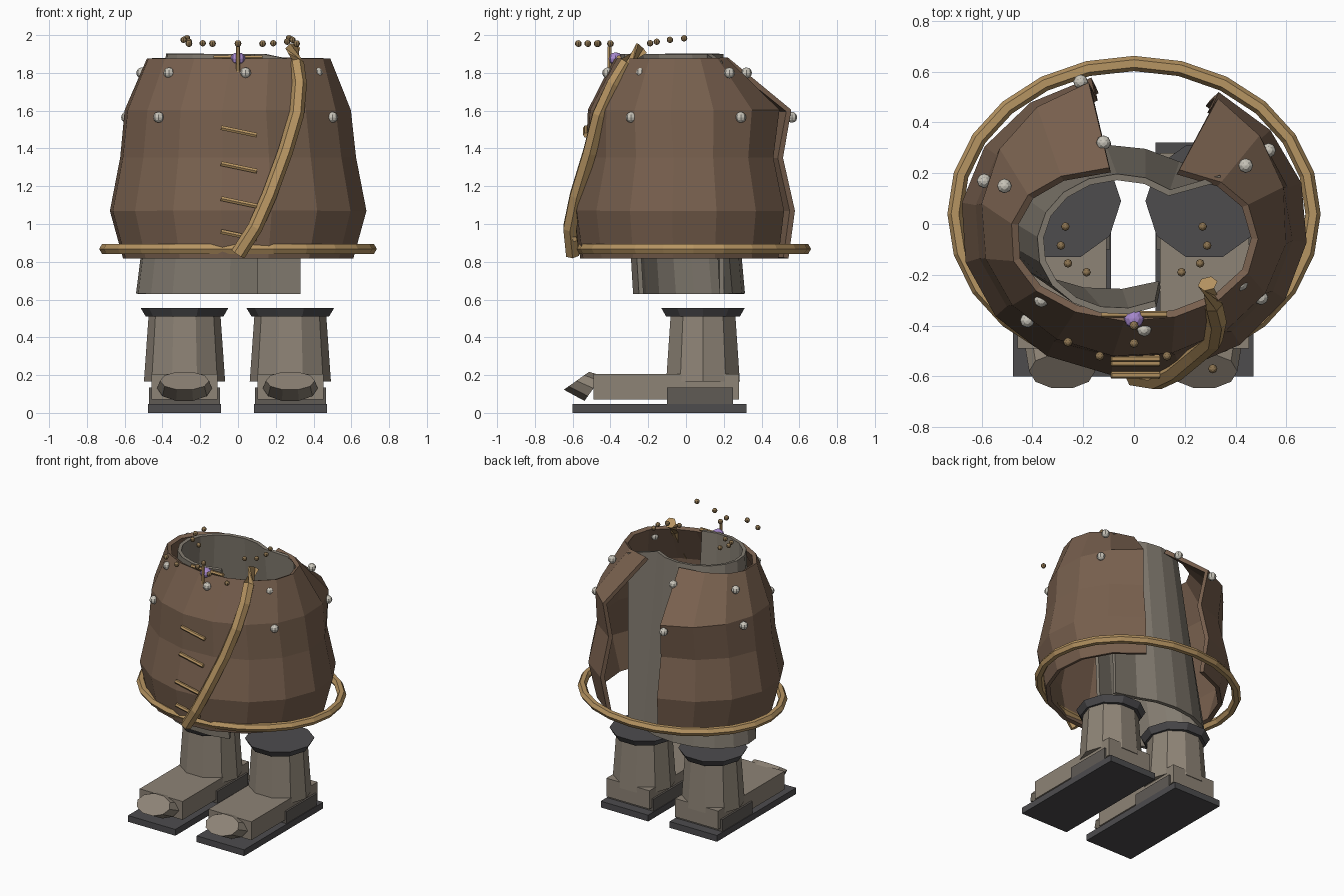
import bpy, bmesh
from math import sin, cos, radians, copysign, pi
from mathutils import Vector

cube = bpy.data.objects.get("Cube")
if cube:
    bpy.data.objects.remove(cube)


def material(name, rgb):
    m = bpy.data.materials.new(name)
    m.use_nodes = True
    col = (*[(c / 255) ** 2.2 for c in rgb], 1)
    m.diffuse_color = col
    m.node_tree.nodes["Principled BSDF"].inputs["Base Color"].default_value = col
    return m


LEATHER = material("brown leather", (119, 96, 79))
CLOTH = material("grey cloth", (130, 123, 112))
BOOT = material("boot taupe", (140, 130, 117))
SOLE = material("dark sole", (78, 77, 79))
HEEL = material("dark taupe", (96, 91, 86))
ROPE = material("tan rope", (181, 147, 98))
STUD = material("pale metal", (200, 196, 185))
BEAD = material("bronze bead", (140, 116, 82))
GEM = material("purple gem", (168, 138, 208))


def finish(name, bm, mat):
    bmesh.ops.recalc_face_normals(bm, faces=bm.faces)
    me = bpy.data.meshes.new(name)
    bm.to_mesh(me)
    bm.free()
    me.materials.append(mat)
    ob = bpy.data.objects.new(name, me)
    bpy.context.scene.collection.objects.link(ob)
    return ob


def loft(name, rings, mat, closed=True, thick=0):
    """Skin a list of rings; open sheets can be given a thickness."""
    bm = bmesh.new()
    rows = [[bm.verts.new(p) for p in r] for r in rings]
    n = len(rows[0])
    for a, b in zip(rows, rows[1:]):
        for i in range(n if closed else n - 1):
            j = (i + 1) % n
            bm.faces.new((a[i], a[j], b[j], b[i]))
    if closed:
        bm.faces.new(rows[0])
        bm.faces.new(rows[-1])
    ob = finish(name, bm, mat)
    if thick:
        mod = ob.modifiers.new("thickness", "SOLIDIFY")
        mod.thickness = thick
        mod.offset = 0
    return ob


def box(name, x, y, z, mat):
    ring = lambda h: [(x[0], y[0], h), (x[1], y[0], h), (x[1], y[1], h), (x[0], y[1], h)]
    return loft(name, [ring(z[0]), ring(z[1])], mat)


def oval(cx, cy, z, rx, ry, n=10):
    return [(cx + rx * cos(2 * pi * i / n), cy + ry * sin(2 * pi * i / n), z) for i in range(n)]


def ball(name, pos, r, mat, squash=1):
    bm = bmesh.new()
    bmesh.ops.create_uvsphere(bm, u_segments=8, v_segments=6, radius=r)
    bmesh.ops.scale(bm, vec=(1, 1, squash), verts=bm.verts)
    bmesh.ops.translate(bm, vec=pos, verts=bm.verts)
    return finish(name, bm, mat)


def rod(name, points, r, mat, closed=False, n=6):
    """Faceted tube swept along a path."""
    pts = [Vector(p) for p in points]
    rings = []
    for i, p in enumerate(pts):
        if closed:
            d = pts[(i + 1) % len(pts)] - pts[i - 1]
        else:
            d = pts[min(i + 1, len(pts) - 1)] - pts[max(i - 1, 0)]
        ref = Vector((0, 1, 0)) if abs(d.normalized().z) > 0.7 else Vector((0, 0, 1))
        u = d.cross(ref).normalized()
        v = u.cross(d).normalized()
        rings.append([p + r * (u * cos(2 * pi * k / n) + v * sin(2 * pi * k / n)) for k in range(n)])
    if not closed:
        return loft(name, rings, mat)
    bm = bmesh.new()
    rows = [[bm.verts.new(p) for p in ring] for ring in rings]
    for i, a in enumerate(rows):
        b = rows[(i + 1) % len(rows)]
        for k in range(n):
            bm.faces.new((a[k], a[(k + 1) % n], b[(k + 1) % n], b[k]))
    return finish(name, bm, mat)


# Boots
for side, cx in (("right", -0.283), ("left", 0.277)):
    box(side + "_sole", (cx - 0.193, cx + 0.193), (-0.6, 0.32), (0, 0.046), SOLE)
    box(side + "_heel", (cx - 0.188, cx + 0.188), (-0.1, 0.25), (0.046, 0.135), HEEL)
    box(side + "_foot", (cx - 0.175, cx + 0.175), (-0.49, 0.28), (0.07, 0.205), BOOT)
    loft(side + "_shaft", [oval(cx, 0.09, 0.165, 0.215, 0.205), oval(cx, 0.09, 0.52, 0.19, 0.18)], BOOT)
    loft(side + "_cuff", [oval(cx, 0.09, 0.51, 0.205, 0.205), oval(cx, 0.09, 0.555, 0.232, 0.232)], SOLE)
    face = [(x, -0.58 + dy, 0.17 + 0.71 * dy) for x, dy, _ in oval(cx, 0, 0, 0.13, 0.07)]
    back = [(x, -0.49 + dy, 0.13 + 1.4 * dy) for x, dy, _ in oval(cx, 0, 0, 0.145, 0.05)]
    loft(side + "_toe", [back, face], BOOT)

# Inner cloth wrap, open on the left side, with a straight flap at the back
arc = [radians(50 + 248 * i / 12) for i in range(13)]
loft("inner_wrap", [
    [(0.33, 0.19, 0.63)] + [(-0.1 + 0.43 * cos(a), 0.015 + 0.285 * sin(a), 0.63) for a in arc],
    [(0.34, 0.18, 1.86)] + [(-0.06 + 0.31 * cos(a), -0.08 + 0.265 * sin(a), 1.9) for a in arc],
], CLOTH, closed=False, thick=0.025)


# Barrel-shaped leather coat with a slit at the back that narrows to the collar
def coat_ring(z, rx, front, back, cy, boxy, start, end, n=14):
    """Front half is an ellipse, back half a squarer curve."""
    ring = []
    for i in range(n + 1):
        a = radians(start + (end - start) * i / n)
        e, ry = (boxy, back) if sin(a) > 0 else (1, front)
        ring.append((rx * copysign(abs(cos(a)) ** e, cos(a)), cy + ry * copysign(abs(sin(a)) ** e, sin(a)), z))
    return ring


loft("leather_coat", [
    coat_ring(0.82, 0.60, 0.55, 0.545, 0, 1, 104, 421),
    coat_ring(1.07, 0.67, 0.585, 0.58, 0, 1, 104, 421),
    coat_ring(1.35, 0.615, 0.52, 0.515, 0, 1, 104, 421),
    coat_ring(1.6, 0.59, 0.51, 0.565, 0, 0.95, 106, 418),
    coat_ring(1.87, 0.475, 0.30, 0.285, -0.07, 0.82, 98, 433),
], LEATHER, closed=False, thick=0.03)

# Hoop, shoulder strap and lacing
rod("hem_hoop", oval(0, 0.04, 0.868, 0.705, 0.592, 24), 0.03, ROPE, closed=True)
rod("shoulder_strap", [(0.29, -0.235, 1.93), (0.31, -0.315, 1.85), (0.325, -0.385, 1.74), (0.31, -0.46, 1.58),
                       (0.25, -0.51, 1.38), (0.165, -0.58, 1.15), (0.09, -0.615, 0.98), (0, -0.6, 0.84)], 0.04, ROPE)
for z, y in ((1.49, -0.53), (1.30, -0.548), (1.115, -0.595), (0.94, -0.59)):
    rod("lacing_bar", [(-0.09, y, z + 0.02), (0.1, y, z - 0.02)], 0.014, ROPE)

# Collar clasp
rod("clasp_bar", [(-0.13, -0.355, 1.882), (0.13, -0.355, 1.882)], 0.013, ROPE)
rod("clasp_pin", [(0, -0.405, 1.78), (0, -0.405, 1.94)], 0.011, ROPE)
ball("clasp_gem", (0, -0.372, 1.875), 0.04, GEM, 0.85)

# Coat studs in two rows
for z, spots in (
    (1.8, [(-0.12, 0.32), (-0.51, 0.15), (-0.365, -0.3), (0.44, 0.23), (0.04, -0.415), (0.42, -0.235)]),
    (1.565, [(-0.21, 0.56), (-0.59, 0.17), (-0.42, -0.38), (0.53, 0.29), (0.5, -0.29)]),
):
    for x, y in spots:
        ball("coat_stud", (x, y, z), 0.029, STUD)

# Floating necklace beads, mirrored pairs plus the front row
for s in (-1, 1):
    for x, y, z in ((0.27, -0.01, 1.983), (0.288, -0.085, 1.975), (0.26, -0.155, 1.965), (0.187, -0.19, 1.957)):
        ball("collar_bead", (s * x, y, z), 0.017, BEAD)
for x, y in ((-0.26, -0.465), (-0.135, -0.52), (0, -0.47), (0.13, -0.52), (0.31, -0.57), (0, -0.4)):
    ball("front_bead", (x, y, 1.955), 0.018, BEAD)
